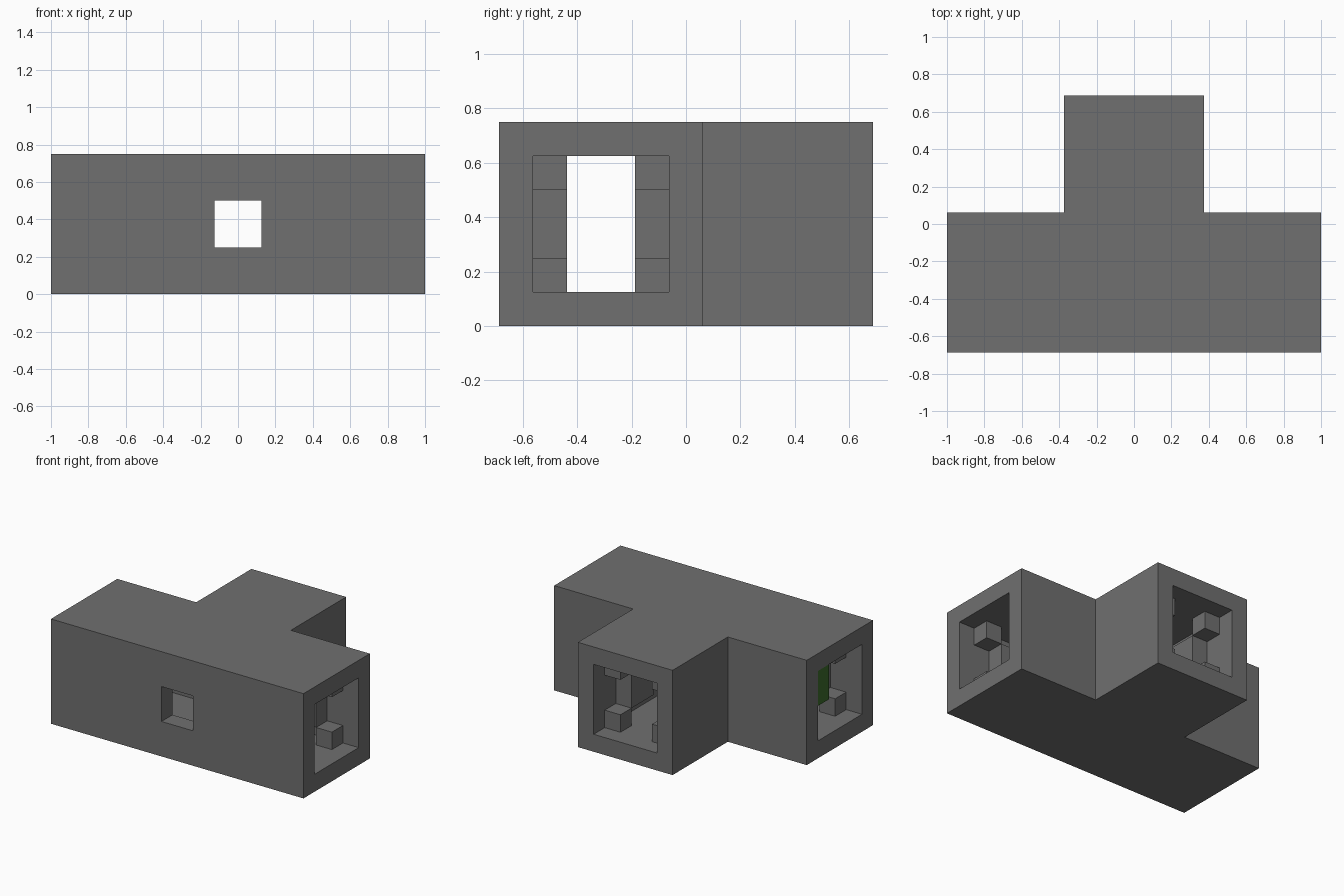
import bpy, bmesh

cube = bpy.data.objects.get("Cube")
if cube:
    bpy.data.objects.remove(cube, do_unlink=True)

U = 0.125          # building unit
BAR_Y = -0.3125    # centre line of the crossbar


def material(name, rgb):
    m = bpy.data.materials.new(name)
    m.use_nodes = True
    m.diffuse_color = (*rgb, 1)
    bsdf = m.node_tree.nodes["Principled BSDF"]
    bsdf.inputs["Base Color"].default_value = (*rgb, 1)
    bsdf.inputs["Roughness"].default_value = 0.8
    return m


grey = material("stone grey", (0.16, 0.16, 0.16))
green = material("dark green", (0.045, 0.15, 0.025))


def add_object(name, bm, mat):
    bmesh.ops.recalc_face_normals(bm, faces=bm.faces)
    mesh = bpy.data.meshes.new(name)
    bm.to_mesh(mesh)
    bm.free()
    mesh.materials.append(mat)
    ob = bpy.data.objects.new(name, mesh)
    bpy.context.collection.objects.link(ob)
    return ob


def box(name, x, y, z, mat=grey):
    """Box from (low, high) pairs on each axis."""
    bm = bmesh.new()
    bmesh.ops.create_cube(bm, size=1)
    for v in bm.verts:
        for i, (a, b) in enumerate((x, y, z)):
            v.co[i] = (a + b) / 2 + v.co[i] * (b - a)
    return add_object(name, bm, mat)


def tee(name, half, end_x, end_y, z):
    """T-shaped prism: crossbar and stem, both twice 'half' wide."""
    low, high = BAR_Y - half, BAR_Y + half
    outline = [(-end_x, low), (end_x, low), (end_x, high), (half, high),
               (half, end_y), (-half, end_y), (-half, high), (-end_x, high)]
    bm = bmesh.new()
    face = bm.faces.new([bm.verts.new((x, y, z[0])) for x, y in outline])
    ext = bmesh.ops.extrude_face_region(bm, geom=[face])
    verts = [g for g in ext["geom"] if isinstance(g, bmesh.types.BMVert)]
    bmesh.ops.translate(bm, verts=verts, vec=(0, 0, z[1] - z[0]))
    return add_object(name, bm, grey)


def cut(target, cutter):
    cutter.hide_render = True
    mod = target.modifiers.new("cut", "BOOLEAN")
    mod.operation, mod.solver, mod.object = "DIFFERENCE", "EXACT", cutter
    bpy.context.view_layer.objects.active = target
    bpy.ops.object.modifier_apply(modifier=mod.name)
    bpy.data.objects.remove(cutter, do_unlink=True)


# Hollow T-shaped tunnel with three open ends and a front window
shell = tee("tunnel_shell", 3 * U, 1, 0.6875, (0, 6 * U))
cut(shell, tee("hollow_cutter", 2 * U, 1.1, 0.8, (U, 5 * U)))
cut(shell, box("window_cutter", (-U, U), (-0.8, BAR_Y - U), (2 * U, 4 * U)))

# Inner brackets at each open end: floor block, ceiling block, wall panel.
# 'd' is the distance inward from the opening.
bracket = (("floor_block", (U, 2 * U), (U, 2 * U)),
           ("ceiling_block", (U, 2 * U), (4 * U, 5 * U)),
           ("wall_panel", (2 * U, 4 * U), (2 * U, 4 * U)))
for part, d, z in bracket:
    for side, tag in ((-1, "a"), (1, "b")):
        across = sorted((side * U, side * 2 * U))
        y = [BAR_Y + a for a in across]
        box("left_" + part + "_" + tag, (1 - d[1], 1 - d[0]), y, z)
        box("right_" + part + "_" + tag, (d[0] - 1, d[1] - 1), y, z)
        box("stem_" + part + "_" + tag, across,
            (0.6875 - d[1], 0.6875 - d[0]), z)

# Green plate in the upper corner of the right-hand opening
box("green_plate", (-1, -0.992), (BAR_Y + U, BAR_Y + 2 * U),
    (3 * U, 5 * U), green)
